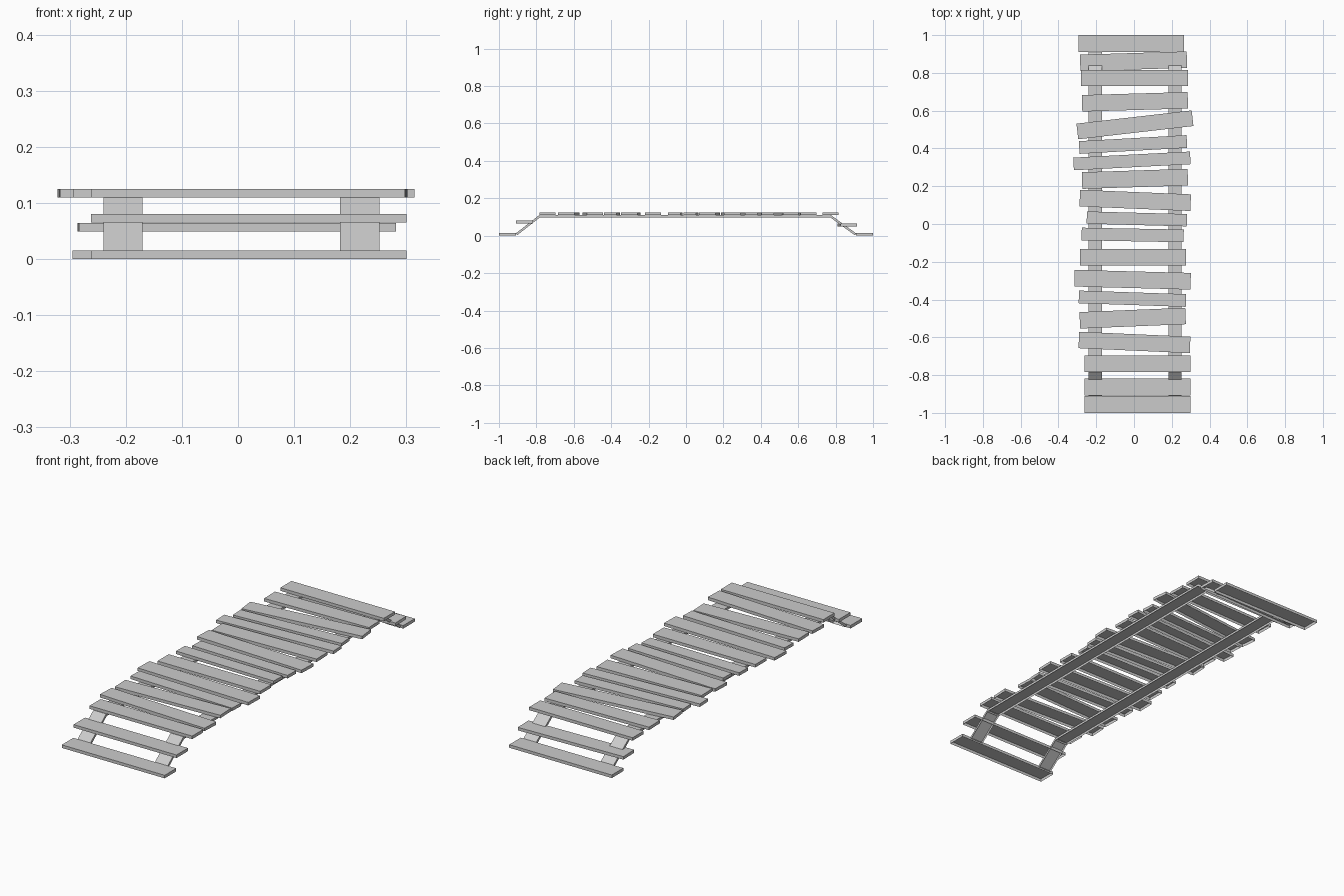
import bpy, bmesh, math
from mathutils import Matrix, Vector

if "Cube" in bpy.data.objects:
    bpy.data.objects.remove(bpy.data.objects["Cube"])

wood = bpy.data.materials.new("plain grey")
wood.use_nodes = True
grey = (0.6, 0.6, 0.6, 1)
wood.diffuse_color = grey
wood.node_tree.nodes["Principled BSDF"].inputs["Base Color"].default_value = grey

THICK = 0.015


def board(name, start, end, width, thick=THICK):
    """Board shell, open underneath, whose top centre line runs from start to end."""
    start, end = Vector(start), Vector(end)
    along = (end - start).normalized()
    side = Vector((0, 0, 1)).cross(along).normalized()
    up = along.cross(side)
    bm = bmesh.new()
    bmesh.ops.create_cube(bm, size=1)
    bm.normal_update()
    under = [f for f in bm.faces if f.normal.z < -0.5]
    bmesh.ops.delete(bm, geom=under, context='FACES_ONLY')
    bmesh.ops.scale(bm, vec=((end - start).length, width, thick), verts=bm.verts)
    turn = Matrix((along, side, up)).transposed().to_4x4()
    centre = (start + end) / 2 - up * thick / 2
    bmesh.ops.transform(bm, matrix=Matrix.Translation(centre) @ turn, verts=bm.verts)
    mesh = bpy.data.meshes.new(name)
    bm.to_mesh(mesh)
    bm.free()
    mesh.materials.append(wood)
    obj = bpy.data.objects.new(name, mesh)
    bpy.context.collection.objects.link(obj)
    return obj


def plank(name, left, right, y_left, y_right, width, top):
    board(name, (left, y_left, top), (right, y_right, top), width)


# Deck planks: both x ends, y at each end, width
deck = [
    (-.28, .285, .773, .773, .087),
    (-.275, .285, .639, .655, .087),
    (-.30, .31, .49, .56, .083),
    (-.29, .28, .405, .437, .067),
    (-.32, .298, .318, .35, .067),
    (-.275, .285, .23, .248, .088),
    (-.287, .30, .137, .113, .088),
    (-.25, .28, .034, .02, .065),
    (-.277, .263, -.053, -.063, .067),
    (-.285, .275, -.177, -.177, .087),
    (-.315, .30, -.287, -.303, .088),
    (-.292, .275, -.386, -.405, .067),
    (-.287, .273, -.51, -.487, .087),
    (-.292, .297, -.614, -.64, .087),
    (-.262, .298, -.74, -.74, .086),
]
for i, row in enumerate(deck):
    plank(f"deck_plank_{i + 1}", *row, 0.125)

# Ramp steps and ground planks at both ends
plank("front_step", -.262, .30, -.863, -.863, .09, .08)
plank("back_step", -.285, .28, .853, .87, .087, .064)
plank("front_ground_plank", -.262, .30, -.955, -.955, .09, THICK)
plank("back_ground_plank", -.295, .265, .955, .955, .09, THICK)

# Two long beams with a sloping leg at each end
for side, x in (("right", -.205), ("left", .217)):
    board(f"{side}_beam", (x, -.785, .11), (x, .775, .11), .07, .012)
    board(f"{side}_front_ramp", (x, -.785, .11), (x, -.91, .012), .07, .012)
    board(f"{side}_back_ramp", (x, .775, .11), (x, .91, .012), .07, .012)
